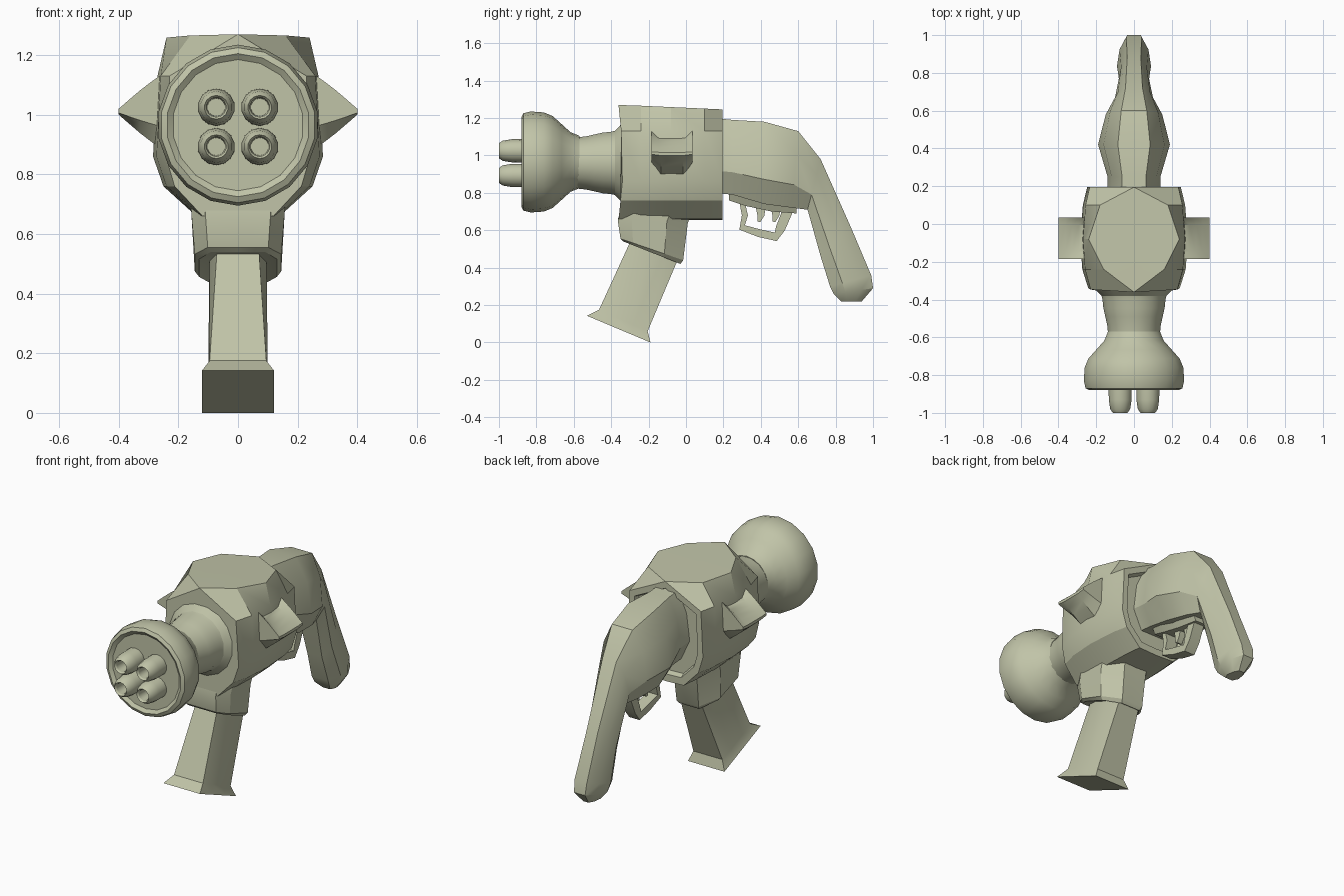
import bpy, bmesh, math
from mathutils import Vector

default_cube = bpy.data.objects.get("Cube")
if default_cube:
    bpy.data.objects.remove(default_cube, do_unlink=True)

khaki = bpy.data.materials.new("khaki")
khaki.use_nodes = True
khaki.diffuse_color = (.53, .55, .39, 1)
shader = khaki.node_tree.nodes["Principled BSDF"]
shader.inputs["Base Color"].default_value = khaki.diffuse_color


def loft(name, rings, sharp_angle=30):
    """Skin a list of equal-length point rings and cap both ends."""
    bm = bmesh.new()
    loops = [[bm.verts.new(point) for point in points] for points in rings]
    for near, far in zip(loops, loops[1:]):
        for i in range(len(near)):
            bm.faces.new((near[i - 1], near[i], far[i], far[i - 1]))
    bm.faces.new(loops[0])
    bm.faces.new(loops[-1])
    bmesh.ops.remove_doubles(bm, verts=bm.verts, dist=.001)
    bmesh.ops.recalc_face_normals(bm, faces=bm.faces)
    mesh = bpy.data.meshes.new(name)
    bm.to_mesh(mesh)
    bm.free()
    mesh.materials.append(khaki)
    part = bpy.data.objects.new(name, mesh)
    bpy.context.collection.objects.link(part)
    bpy.ops.object.select_all(action='DESELECT')
    part.select_set(True)
    bpy.context.view_layer.objects.active = part
    bpy.ops.object.shade_smooth_by_angle(angle=math.radians(sharp_angle))


def section(start, end, profile):
    """Symmetric ring between two (y, z) points; profile holds (fraction, half width)."""
    a, b = Vector((0, *start)), Vector((0, *end))
    right = [a.lerp(b, fraction) + Vector((width, 0, 0)) for fraction, width in profile]
    left = [Vector((-p.x, p.y, p.z)) for p in reversed(right)]
    return [a] + right + [b] + left


def lathe(name, profile, x, z, sides):
    """Turn a (y, radius) profile around an axis along y."""
    turns = [math.tau * (i + .5) / sides for i in range(sides)]
    loft(name, [[(x + radius * math.cos(turn), y, z + radius * math.sin(turn))
                 for turn in turns] for y, radius in profile])


def flare(start, end, steps=4):
    """Ease smoothly from one (y, radius) to another."""
    points = []
    for step in range(steps + 1):
        t = step / steps
        eased = t * t * (3 - 2 * t)
        points.append((start[0] + (end[0] - start[0]) * t,
                       start[1] + (end[1] - start[1]) * eased))
    return points


# Muzzle bulb and flared neck
bulb_face = [(-.865, .22), (-.88, .24), (-.87, .26), (-.83, .27)]
lathe("muzzle_bulb", bulb_face + flare((-.76, .265), (-.57, .14)), 0, .965, 18)
neck_front = flare((-.58, .14), (-.4, .17))
lathe("neck", neck_front + flare((-.38, .175), (-.31, .25), 2), 0, .96, 16)

# Four hollow nozzles
nozzle = [(-.85, .063), (-.93, .062), (-.98, .054), (-1, .04), (-.99, .033), (-.92, .03)]
for side, sign in (("right", -1), ("left", 1)):
    for level, height in (("lower", .893), ("upper", 1.025)):
        lathe(f"{side}_{level}_nozzle", nozzle, sign * .073, height, 14)


# Main body: flat top that narrows to a point at each end
def body_ring(y, flat, girth, lean=0, shrink=1):
    top = .295 - .045 * y
    half = [(0, top), (flat, top), (.27 * girth, .17), (.285 * girth, -.1),
            (.25 * girth, -.2), (.14 * girth, -.3), (0, -.305)]
    outline = half + [(-x, z) for x, z in half[-2:0:-1]]
    return [(x * shrink, y - lean * abs(z), .96 + z * shrink) for x, z in outline]


rear = .195
loft("body", [
    body_ring(-.33, 0, .85, lean=.1),
    body_ring(-.24, .16, .96),
    body_ring(-.08, .24, 1),
    body_ring(.1, .18, .95),
    body_ring(rear, 0, .87),
    # Recessed rear collar
    body_ring(rear, 0, .87, shrink=.86),
    body_ring(rear - .03, 0, .87, shrink=.82),
], sharp_angle=25)

# Pointed side lugs with a trough on top
lug_outline = [(.11, 1), (.07, .7), (-.07, .7), (-.11, 1),
               (-.11, -.4), (-.06, -1), (.06, -1), (.11, -.4)]
for side, sign in (("right", -1), ("left", 1)):
    rings = []
    for step in range(6):
        reach = step / 5
        height = max(.01, .15 * (1 - reach) ** .8)
        rings.append([(sign * (.22 + .18 * reach), y - .075, 1.01 + z * height)
                      for y, z in lug_outline])
    loft(f"{side}_lug", rings)


# Magazine well with a tilted lower rim
def well_ring(front, back, width):
    return section(front, back, [(0, width * .7), (.2, width), (.7, width), (1, width / 2)])


loft("magazine_well", [
    well_ring((-.34, .74), (.04, .72), .16),
    well_ring((-.365, .655), (.01, .64), .155),
    well_ring((-.35, .555), (-.015, .44), .145),
    well_ring((-.335, .54), (-.03, .42), .13),
    well_ring((-.29, .53), (-.06, .44), .1),
])


# Magazine that turns square towards its flared foot
def magazine_ring(front, back, width, corner):
    return section(front, back, [(0, width * corner), (.3, width), (.7, width),
                                 (1, width * corner)])


loft("magazine", [
    magazine_ring((-.27, .6), (-.02, .5), .095, corner=.7),
    magazine_ring((-.465, .175), (-.205, .06), .1, corner=.95),
    magazine_ring((-.53, .143), (-.19, 0), .12, corner=1),
])


# Stock sweeping down into the rear grip
def stock_ring(top, bottom, belly):
    crest = belly * .45
    return section(top, bottom, [(0, crest), (.3, belly * .85), (.7, belly), (1, belly * .6)])


loft("stock", [
    stock_ring((.15, 1.2), (.15, .8), .14),
    stock_ring((.25, 1.19), (.25, .79), .14),
    stock_ring((.42, 1.18), (.42, .74), .19),
    stock_ring((.6, 1.13), (.57, .72), .15),
    stock_ring((.72, .98), (.65, .71), .1),
    stock_ring((.88, .62), (.72, .46), .08),
    stock_ring((.99, .36), (.77, .3), .09),
    stock_ring((1, .29), (.79, .26), .08),
    stock_ring((.94, .22), (.83, .22), .04),
])


# Trigger plate under the stock
def plate_ring(y, bottom, width):
    return section((y, bottom + .07), (y, bottom), [(0, width), (1, width * .6)])


loft("trigger_plate", [plate_ring(.23, .76, .07), plate_ring(.32, .73, .09),
                       plate_ring(.46, .7, .09), plate_ring(.59, .69, .07)])


# Trigger guard and triggers: flat strips that follow a path, tapering to the end
def strip(name, path, thickness, width, taper=1):
    points = [Vector(point) for point in path]
    last = len(points) - 1
    rings = []
    for i, point in enumerate(points):
        along = (points[min(i + 1, last)] - points[max(i - 1, 0)]).normalized()
        offset = Vector((-along.y, along.x)) * thickness / 2 * (1 + (taper - 1) * i / last)
        rings.append(section(point + offset, point - offset, [(0, width), (1, width)]))
    loft(name, rings)


strip("trigger_guard", [(.3, .75), (.315, .68), (.3, .615), (.39, .585),
                        (.48, .565), (.505, .61), (.55, .72)], .028, .035, taper=2)
for name, y in (("front_trigger", .4), ("rear_trigger", .48)):
    strip(name, [(y, .74), (y, .68), (y - .01, .645)], .06, .018, taper=.25)
